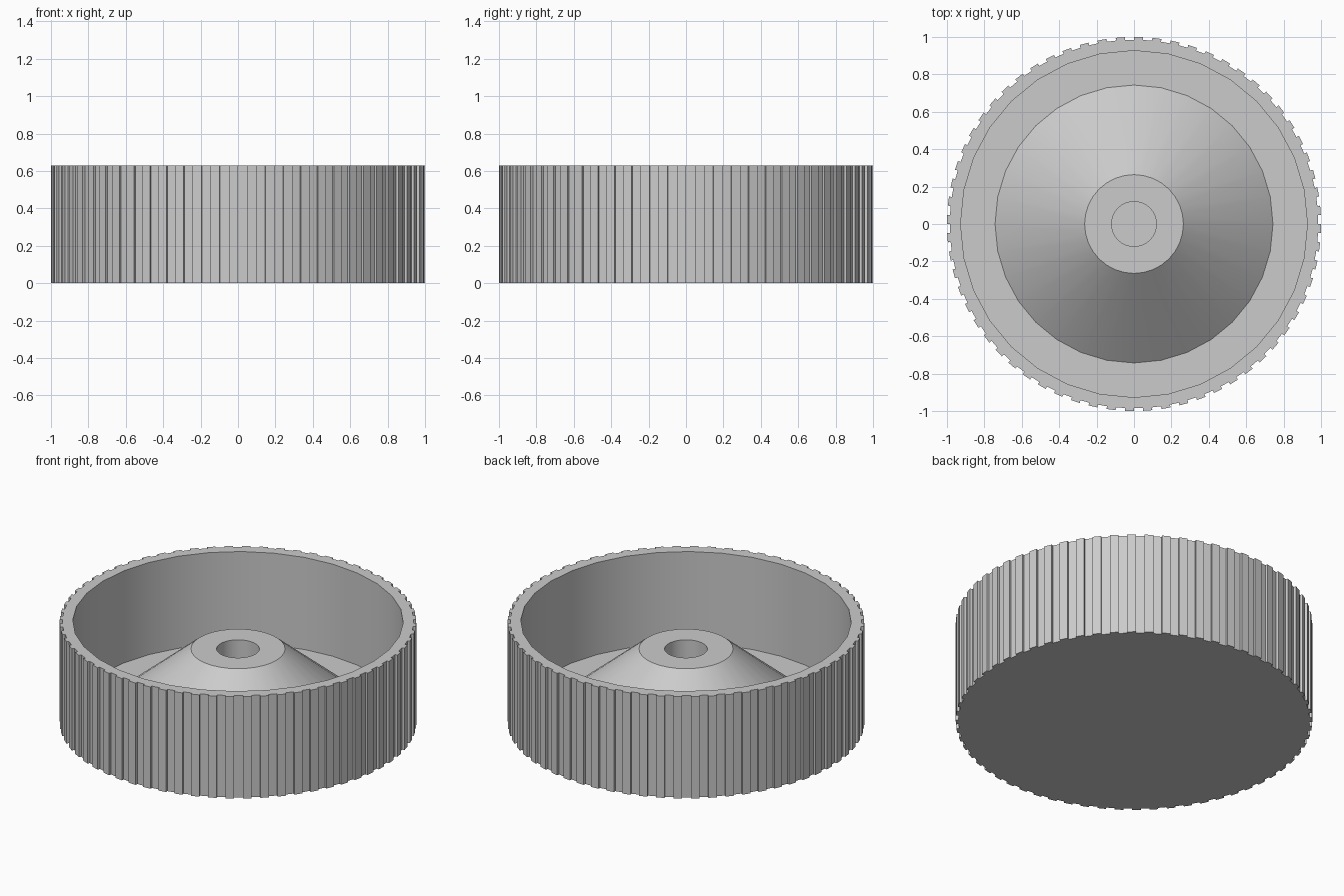
import bpy
import bmesh
from math import sin, cos, pi, radians

cube = bpy.data.objects.get("Cube")
if cube:
    bpy.data.objects.remove(cube, do_unlink=True)

HEIGHT = 0.63
TEETH = 64
SIDES = 32
TIP, ROOT = 1.0, 0.985

grey = bpy.data.materials.new("plain grey")
grey.use_nodes = True
colour = (0.6, 0.6, 0.6, 1)
grey.diffuse_color = colour
grey.node_tree.nodes["Principled BSDF"].inputs["Base Color"].default_value = colour

bm = bmesh.new()


def vert(r, angle, z):
    return bm.verts.new((r * cos(angle), r * sin(angle), z))


def gear_ring(z):
    """Square-toothed outline, four points per tooth."""
    step = 2 * pi / TEETH
    ring = []
    for k in range(TEETH):
        for r, part in ((ROOT, 0), (ROOT, 0.5), (TIP, 0.5), (TIP, 1)):
            ring.append(vert(r, (k + part) * step, z))
    return ring


def round_ring(r, z):
    return [vert(r, 2 * pi * i / SIDES, z) for i in range(SIDES)]


def bridge(a, b):
    n = len(a)
    for i in range(n):
        j = (i + 1) % n
        bm.faces.new((a[i], a[j], b[j], b[i]))


# Ribbed outer wall and flat underside
bottom, top = gear_ring(0), gear_ring(HEIGHT)
bridge(bottom, top)
bm.faces.new(bottom[::-1])

# Inside of the bowl: wall, floor, cone, hub top and blind hole
profile = [(0.927, HEIGHT), (0.927, 0.06), (0.743, 0.06),
           (0.264, 0.46), (0.12, 0.46), (0.12, 0.06)]
rings = [round_ring(r, z) for r, z in profile]
for a, b in zip(rings, rings[1:]):
    bridge(a, b)
bm.faces.new(rings[-1])

# Rim, joining the toothed outline to the round opening
per_side = len(top) // SIDES
for i in range(SIDES):
    outer = [top[(i * per_side + k) % len(top)] for k in range(per_side + 1)]
    bm.faces.new(outer + [rings[0][(i + 1) % SIDES], rings[0][i]])

bmesh.ops.recalc_face_normals(bm, faces=bm.faces)
mesh = bpy.data.meshes.new("ribbed_knob")
bm.to_mesh(mesh)
bm.free()
mesh.materials.append(grey)

knob = bpy.data.objects.new("ribbed_knob", mesh)
bpy.context.collection.objects.link(knob)
bpy.ops.object.select_all(action="DESELECT")
knob.select_set(True)
bpy.context.view_layer.objects.active = knob
bpy.ops.object.shade_smooth_by_angle(angle=radians(30))
